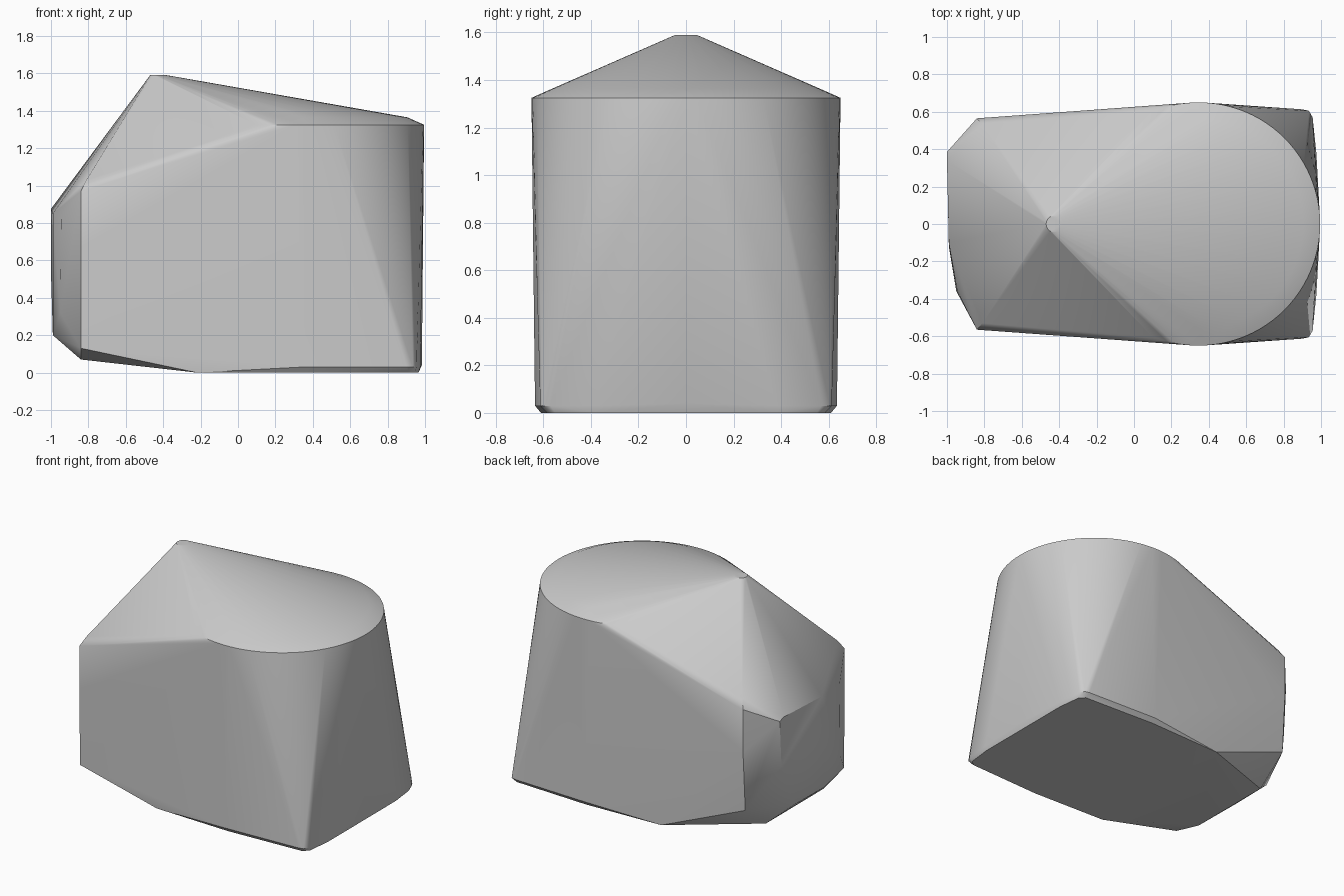
import bpy, bmesh, math

cube = bpy.data.objects.get("Cube")
if cube:
    bpy.data.objects.remove(cube, do_unlink=True)


def ring(cx, radius, z, count):
    return [(cx + radius * math.cos(math.tau * i / count),
             radius * math.sin(math.tau * i / count), z) for i in range(count)]


def mirrored(points):
    return [(x, s * y, z) for x, y, z in points for s in (-1, 1)]


# round lid: broad rim, shallow shoulder and tiny flat tip
points = ring(0.345, 0.65, 1.325, 96) + ring(0.345, 0.56, 1.365, 96)
points += ring(-0.425, 0.045, 1.59, 24)

# flat base with rounded corners and slightly bowed edges
points += mirrored([
    (-0.22, 0.59, 0), (0.35, 0.61, 0), (0.91, 0.585, 0), (0.945, 0.55, 0), (0.965, 0.38, 0),
    (0.35, 0.635, 0.03), (0.90, 0.613, 0.03), (0.935, 0.605, 0.03), (0.955, 0.57, 0.03),
    (0.975, 0.38, 0.03), (0.983, 0, 0.04),
])

# cheeks at the narrow end
points += mirrored([(-0.84, 0.565, 0.97), (-0.81, 0.53, 1.03), (-0.84, 0.565, 0.67)])
points += [(-0.84, -0.56, 0.13), (-0.84, 0.54, 0.25)]

# skewed nose and its chamfered underside
points += [
    (-1, 0.385, 0.86), (-1, 0.34, 0.875), (-1, 0.365, 0.54),
    (-0.99, -0.10, 0.85), (-0.945, -0.36, 0.82), (-0.95, -0.36, 0.32),
    (-0.99, -0.12, 0.20), (-0.985, 0.2, 0.2), (-0.84, 0.31, 0.07), (-0.84, -0.33, 0.07),
]

# wrap all outlines in one convex skin
bm = bmesh.new()
for p in points:
    bm.verts.new(p)
hull = bmesh.ops.convex_hull(bm, input=bm.verts)
loose = [v for v in bm.verts if not v.link_faces]
bmesh.ops.delete(bm, geom=loose, context='VERTS')
bmesh.ops.dissolve_limit(bm, angle_limit=math.radians(0.5), verts=bm.verts, edges=bm.edges)
bmesh.ops.recalc_face_normals(bm, faces=bm.faces)
mesh = bpy.data.meshes.new("convex_body")
bm.to_mesh(mesh)
bm.free()

body = bpy.data.objects.new("convex_body", mesh)
bpy.context.collection.objects.link(body)

# plain grey finish
grey = bpy.data.materials.new("light_grey")
grey.use_nodes = True
color = (0.6, 0.6, 0.6, 1)
grey.diffuse_color = color
grey.node_tree.nodes["Principled BSDF"].inputs["Base Color"].default_value = color
mesh.materials.append(grey)

bpy.ops.object.select_all(action='DESELECT')
body.select_set(True)
bpy.context.view_layer.objects.active = body
bpy.ops.object.shade_smooth_by_angle(angle=math.radians(30))
